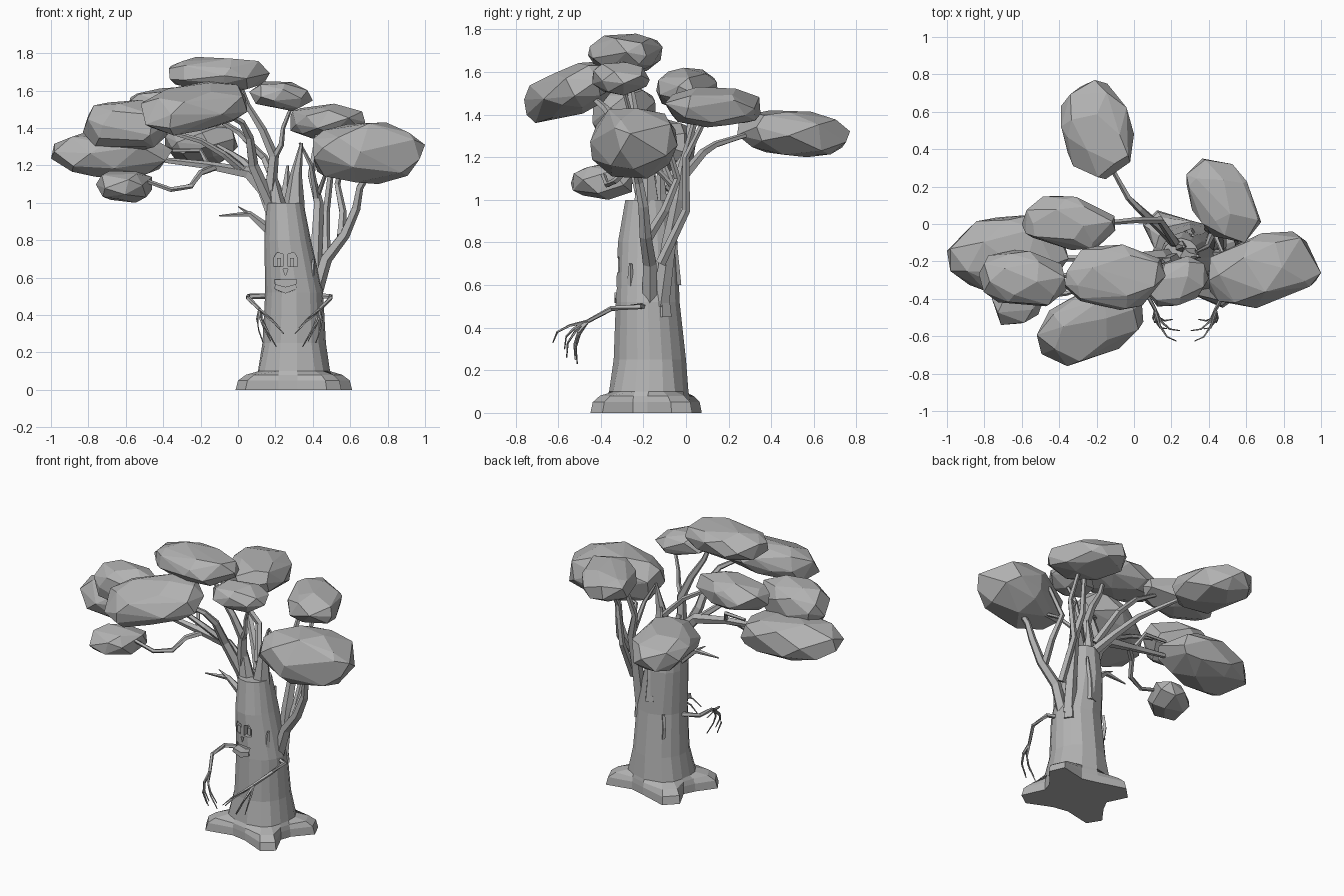
import bpy, bmesh, math, random
from mathutils import Vector, Matrix

if "Cube" in bpy.data.objects:
    bpy.data.objects.remove(bpy.data.objects["Cube"])
random.seed(4)

grey = bpy.data.materials.new("plain grey")
grey.use_nodes = True
grey.diffuse_color = (.45, .45, .45, 1)
grey.node_tree.nodes["Principled BSDF"].inputs["Base Color"].default_value = grey.diffuse_color


def finish(name, bm):
    """Turn a bmesh into a flat shaded object."""
    bmesh.ops.recalc_face_normals(bm, faces=bm.faces)
    mesh = bpy.data.meshes.new(name)
    bm.to_mesh(mesh)
    bm.free()
    mesh.materials.append(grey)
    obj = bpy.data.objects.new(name, mesh)
    bpy.context.collection.objects.link(obj)
    return obj


def loft(name, rings):
    """Skin a closed body through rings of equal point count."""
    bm = bmesh.new()
    loops = [[bm.verts.new(p) for p in ring] for ring in rings]
    count = len(loops[0])
    for low, high in zip(loops, loops[1:]):
        for i in range(count):
            j = (i + 1) % count
            bm.faces.new((low[i], low[j], high[j], high[i]))
    bm.faces.new(loops[0][::-1])
    bm.faces.new(loops[-1])
    return finish(name, bm)


def limb(name, points, thick, thin, sides=5):
    """Faceted tapering tube along a path."""
    path = [Vector(p) for p in points]
    rings = []
    last = len(path) - 1
    for k, p in enumerate(path):
        along = (path[min(k + 1, last)] - path[max(k - 1, 0)]).normalized()
        turn = Vector((0, 0, 1)).rotation_difference(along)
        r = thick + (thin - thick) * k / last
        rings.append([p + turn @ Vector((r * math.cos(a), r * math.sin(a), 0))
                      for a in (math.tau * i / sides for i in range(sides))])
    return loft(name, rings)


def prism(name, outline, front, back):
    """Extrude an x-z outline along y."""
    return loft(name, [[(x, y, z) for x, z in outline] for y in (front, back)])


def foliage(name, x, y, z, yaw=0, lean_x=0, lean_y=0, count=30):
    """Irregular faceted clump that fills the given x, y and z ranges."""
    golden = math.pi * (3 - math.sqrt(5))
    spin = Matrix.Rotation(math.radians(yaw), 3, 'Z')
    points = []
    for i in range(count):
        h = 1 - 2 * (i + .5) / count
        a = golden * i + random.uniform(-.35, .35)
        r = math.sqrt(1 - h * h)
        raw = Vector((r * math.cos(a), r * math.sin(a), h + random.uniform(-.1, .1)))
        p = Vector([math.copysign(abs(c) ** .85, c) for c in raw])
        p.x *= 1.5
        p = spin @ p
        p.z += lean_x * p.x + lean_y * p.y
        points.append(p)
    for axis, (low, high) in enumerate((x, y, z)):
        values = [p[axis] for p in points]
        least, span = min(values), max(values) - min(values)
        for p in points:
            p[axis] = low + (p[axis] - least) / span * (high - low)
    bm = bmesh.new()
    for p in points:
        bm.verts.new(p)
    hull = bmesh.ops.convex_hull(bm, input=bm.verts)
    spare = [v for v in hull["geom_interior"] if isinstance(v, bmesh.types.BMVert)]
    bmesh.ops.delete(bm, geom=spare, context='VERTS')
    bmesh.ops.dissolve_limit(bm, angle_limit=.15, verts=bm.verts, edges=bm.edges)
    finish(name, bm)


# Trunk with spreading blunt roots: (direction, reach) around the foot
roots = [(0, .21), (20, .33), (38, .34), (60, .2), (90, .2), (125, .31), (145, .31), (165, .2),
         (185, .23), (203, .34), (220, .34), (245, .2), (275, .2), (303, .32), (320, .33), (340, .2)]
# Height, centre, half widths, root share
profile = [(0, .3, -.18, .2, .2, 1), (.05, .3, -.18, .195, .195, .9), (.08, .3, -.18, .19, .19, .6),
           (.1, .3, -.175, .19, .185, .1), (.25, .3, -.17, .17, .17, 0), (.52, .3, -.18, .155, .15, 0),
           (.8, .265, -.18, .125, .14, 0), (1, .25, -.18, .1, .105, 0)]
rings = []
for z, cx, cy, rx, ry, share in profile:
    ring = []
    for degrees, root in roots:
        a = math.radians(degrees)
        ring.append((cx + math.cos(a) * (rx + (root - rx) * share),
                     cy + math.sin(a) * (ry + (root - ry) * share), z))
    rings.append(ring)
trunk = loft("trunk", rings)

# Carved face: the cutters are removed after use
eye = [(.014, .66), (.064, .66), (.064, .705), (.045, .735), (.014, .725)]
mouth = [(-.06, .59), (.06, .59), (.05, .535), (0, .515), (-.05, .535)]
nose = [(-.013, .645), (.013, .645), (0, .61)]
mid = .254
cuts = [[(mid + s * x, z) for x, z in eye] for s in (-1, 1)]
cuts += [[(mid + x, z) for x, z in shape] for shape in (mouth, nose)]
for outline in cuts:
    cutter = prism("face_cutter", outline, -.4, -.28)
    cutter.hide_render = True
    mod = trunk.modifiers.new("carve", 'BOOLEAN')
    mod.operation = 'DIFFERENCE'
    mod.object = cutter
    bpy.context.view_layer.objects.active = trunk
    bpy.ops.object.modifier_apply(modifier=mod.name)
    bpy.data.objects.remove(cutter)
for side, s in (("right", -1), ("left", 1)):
    prism(side + "_pupil", [(mid + s * x, z) for x, z in
          ((.024, .66), (.046, .66), (.046, .705), (.024, .705))], -.3, -.27)
prism("lower_lip", [(mid + x, z) for x, z in
      ((-.06, .54), (0, .515), (.06, .54), (.055, .565), (0, .55), (-.055, .565))], -.335, -.27)

# Arms and curled bony fingers, mirrored about the trunk
for side, s in (("right", -1), ("left", 1)):
    def out(points):
        return [(.275 + s * x, y, z) for x, y, z in points]
    wrist = Vector((.16, -.46, .43))
    limb(side + "_arm", out([(.1, -.17, .5), (.22, -.22, .5), (.22, -.35, .49), wrist]), .016, .01)
    for n, tip in enumerate([(.03, -.57, .3), (.05, -.625, .33), (.07, -.51, .23),
                             (.1, -.56, .26), (.14, -.52, .25)]):
        tip = Vector(tip)
        joints = [wrist.lerp(tip, f) + Vector((.02, -.02, lift)) for f, lift in ((.4, .02), (.75, .025))]
        limb(f"{side}_finger_{n}", out([wrist, *joints, tip]), .009, .003, 4)

# Bark splinters on the trunk and prongs of its split top
for n, (x, y, low, high, r) in enumerate([(.41, -.11, .45, .74, .045), (.39, -.26, .45, .7, .035),
                                          (.3, -.06, .6, .9, .04), (.25, -.12, .85, 1.2, .05)]):
    limb(f"splinter_{n}", [(x, y, low), (x, y, (low + high) / 2), (x + .015, y, high)], r, .008)
limb("left_prong", [(.285, -.18, .8), (.3, -.18, 1), (.31, -.18, 1.15), (.34, -.17, 1.32)], .08, .008, 6)
limb("front_prong", [(.22, -.2, .8), (.205, -.2, 1), (.18, -.2, 1.15)], .07, .025, 6)

# Knot ridge on the back
limb("back_knot", [(.2, -.05, .37), (.19, -.045, .45), (.2, -.05, .53)], .012, .012, 4)

# Dead twig on the right side
limb("dead_twig", [(.17, -.18, .85), (.06, -.19, .94), (-.1, -.2, .93)], .03, .004)
limb("twig_fork", [(.06, -.19, .94), (0, -.2, .98)], .012, .003)

# Branches on the left side
limb("left_bough", [(.41, -.17, .5), (.47, -.17, .7), (.57, -.19, .83), (.63, -.2, .97),
                    (.65, -.22, 1.08), (.72, -.25, 1.2)], .038, .016)
limb("left_fork", [(.55, -.18, .82), (.56, -.1, .95), (.53, -.04, 1.1), (.58, -.1, 1.3)], .025, .013)
limb("left_inner_bough", [(.41, -.12, .5), (.42, -.08, .8), (.43, -.04, 1), (.39, -.02, 1.15),
                          (.43, .05, 1.4)], .042, .013)
limb("left_inner_fork", [(.42, -.05, 1.03), (.39, -.12, 1.2), (.33, -.15, 1.32)], .02, .007)
limb("left_back_branch", [(.47, -.12, .7), (.47, 0, .95), (.5, 0, 1.2), (.5, .1, 1.4)], .025, .012)
limb("left_cross_branch", [(.43, -.05, 1.05), (.47, -.15, 1.16), (.62, -.2, 1.17)], .014, .01)

# Branches on the right side
limb("right_bough", [(.21, -.18, .9), (.14, -.18, 1.07), (.05, -.18, 1.16), (-.17, -.19, 1.2),
                     (-.5, -.18, 1.24)], .055, .012)
limb("right_low_branch", [(-.12, -.19, 1.19), (-.2, -.26, 1.16), (-.25, -.33, 1.09),
                          (-.36, -.37, 1.07), (-.5, -.39, 1.12)], .018, .012)
limb("right_mid_branch", [(.04, -.18, 1.16), (-.08, -.24, 1.26), (-.2, -.27, 1.33),
                          (-.5, -.28, 1.42)], .022, .012)
limb("right_twist", [(-.16, -.19, 1.2), (-.2, -.13, 1.28), (-.35, -.12, 1.28)], .016, .01)

# Branches rising through the crown
limb("front_riser", [(.17, -.2, 1), (.08, -.25, 1.2), (.06, -.32, 1.35), (.02, -.38, 1.43),
                     (-.1, -.46, 1.5)], .035, .012)
limb("top_riser", [(.17, -.2, 1.05), (.19, -.22, 1.25), (.13, -.24, 1.39), (.05, -.26, 1.52),
                   (0, -.28, 1.66)], .035, .011)
limb("small_riser", [(.18, -.22, 1.22), (.23, -.25, 1.31), (.24, -.26, 1.4), (.3, -.3, 1.55)], .02, .009)
limb("back_branch", [(.22, -.1, 1), (.14, -.02, 1.1), (.03, .08, 1.22), (-.03, .14, 1.26),
                     (-.12, .3, 1.31)], .03, .012)
limb("back_right_branch", [(.22, -.1, 1.05), (.14, .02, 1.24), (0, .02, 1.38), (-.2, 0, 1.5)], .025, .012)

# Foliage clumps
foliage("back_foliage", (-.39, 0), (.24, .77), (1.2, 1.42), 100, 0, -.1)
foliage("left_back_foliage", (.28, .68), (-.1, .35), (1.34, 1.53), -55)
foliage("left_foliage", (.4, 1), (-.45, -.04), (1.1, 1.43), 15)
foliage("top_foliage", (-.37, .17), (-.46, -.11), (1.59, 1.78))
foliage("front_foliage", (-.52, .05), (-.76, -.33), (1.36, 1.65), 35, .15, .3)
foliage("small_top_foliage", (.06, .4), (-.44, -.17), (1.49, 1.65), 20, -.1, 0, 22)
foliage("right_back_foliage", (-.6, -.1), (-.14, .15), (1.43, 1.62), -8)
foliage("right_foliage", (-.83, -.36), (-.44, -.14), (1.28, 1.55), -8)
foliage("far_right_foliage", (-1, -.35), (-.36, .05), (1.12, 1.38), 10)
foliage("low_foliage", (-.76, -.46), (-.54, -.25), (1, 1.17), 30, 0, 0, 22)
